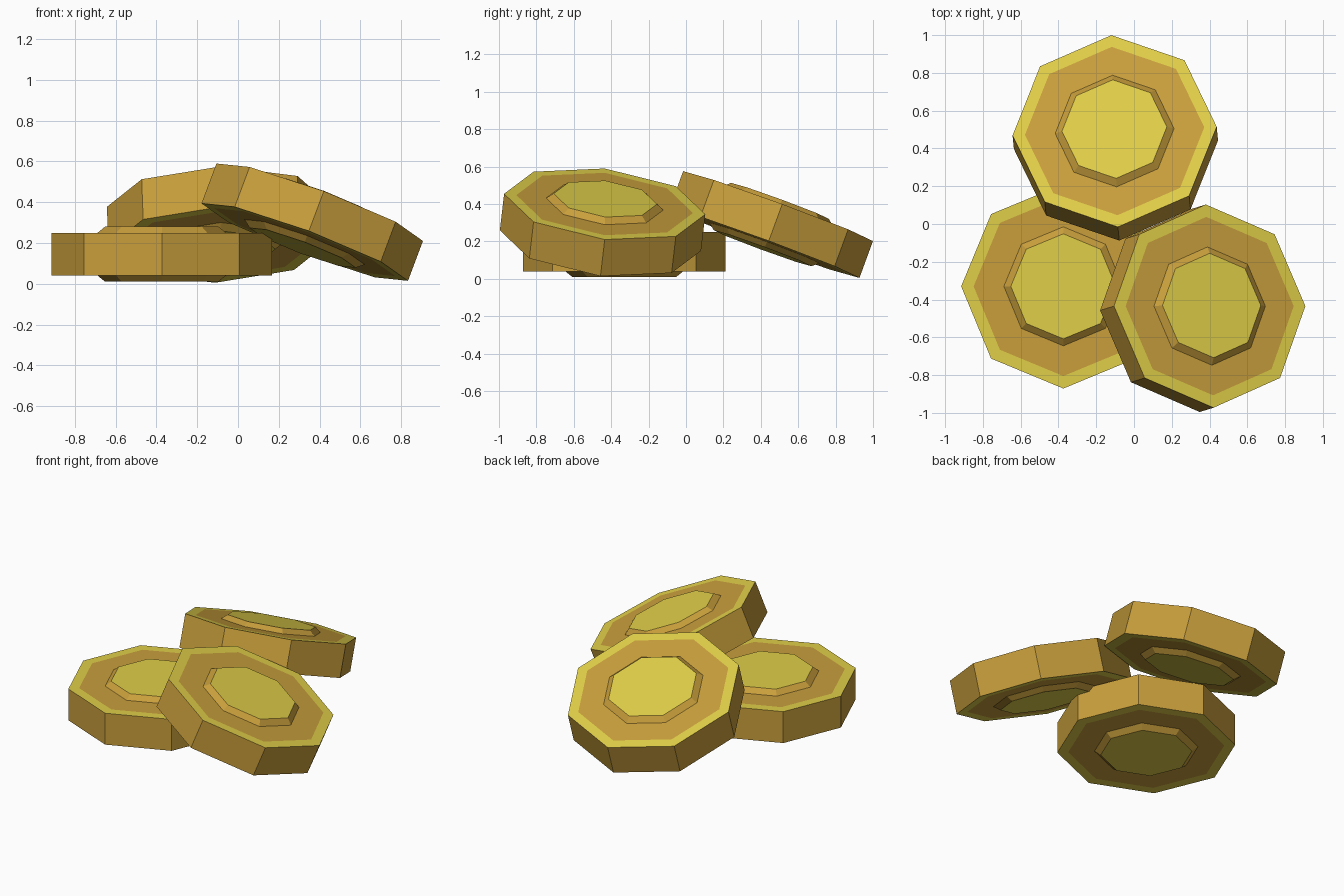
import bpy, bmesh, math
from mathutils import Matrix, Vector

if "Cube" in bpy.data.objects:
    bpy.data.objects.remove(bpy.data.objects["Cube"], do_unlink=True)


def make_material(name, rgb):
    mat = bpy.data.materials.new(name)
    mat.use_nodes = True
    mat.diffuse_color = (*rgb, 1)
    mat.node_tree.nodes["Principled BSDF"].inputs["Base Color"].default_value = (*rgb, 1)
    return mat


MATERIALS = [make_material("dark gold", (0.58, 0.345, 0.045)),
             make_material("bright yellow gold", (0.75, 0.62, 0.065))]
SIDES = 8
DARK, BRIGHT = 0, 1

# Upper half of the coin: (radius, height, colour of the band below this ring)
HALF = [(0.541, 0.105, DARK),     # edge wall
        (0.475, 0.105, BRIGHT),   # painted rim
        (0.315, 0.105, DARK),     # field
        (0.278, 0.135, DARK)]     # boss slope


def coin_mesh():
    bm = bmesh.new()

    def ring(radius, z):
        return [bm.verts.new((radius * math.cos(math.tau * i / SIDES),
                              radius * math.sin(math.tau * i / SIDES), z))
                for i in range(SIDES)]

    def band(a, b, colour):
        for i in range(SIDES):
            j = (i + 1) % SIDES
            bm.faces.new((a[i], a[j], b[j], b[i])).material_index = colour

    top = [ring(r, z) for r, z, _ in HALF]
    bottom = [ring(r, -z) for r, z, _ in HALF]
    band(bottom[0], top[0], DARK)
    for rings in (top, bottom):
        for k in range(1, len(HALF)):
            band(rings[k - 1], rings[k], HALF[k][2])
        bm.faces.new(rings[-1]).material_index = BRIGHT   # boss face
    bmesh.ops.recalc_face_normals(bm, faces=bm.faces[:])
    mesh = bpy.data.meshes.new("coin")
    bm.to_mesh(mesh)
    bm.free()
    for mat in MATERIALS:
        mesh.materials.append(mat)
    return mesh


def place_coin(name, mesh, centre, normal, corner):
    """Lay a coin with its face along normal and one corner towards corner."""
    n = Vector(normal).normalized()
    x = Vector(corner)
    x = (x - n * x.dot(n)).normalized()
    rot = Matrix((x, n.cross(x), n)).transposed().to_4x4()
    obj = bpy.data.objects.new(name, mesh)
    obj.matrix_world = Matrix.Translation(centre) @ rot
    bpy.context.collection.objects.link(obj)


coin = coin_mesh()
place_coin("flat_coin", coin, (-0.374, -0.33, 0.145), (0, 0, 1), (1, 0, 0))
place_coin("left_leaning_coin", coin, (0.364, -0.446, 0.302),
           (0.349, 0.108, 0.931), (0.507, 0, -0.19))
place_coin("back_leaning_coin", coin, (-0.099, 0.456, 0.29),
           (-0.034, 0.344, 0.938), (0.5375, 0.0225, 0.011))
